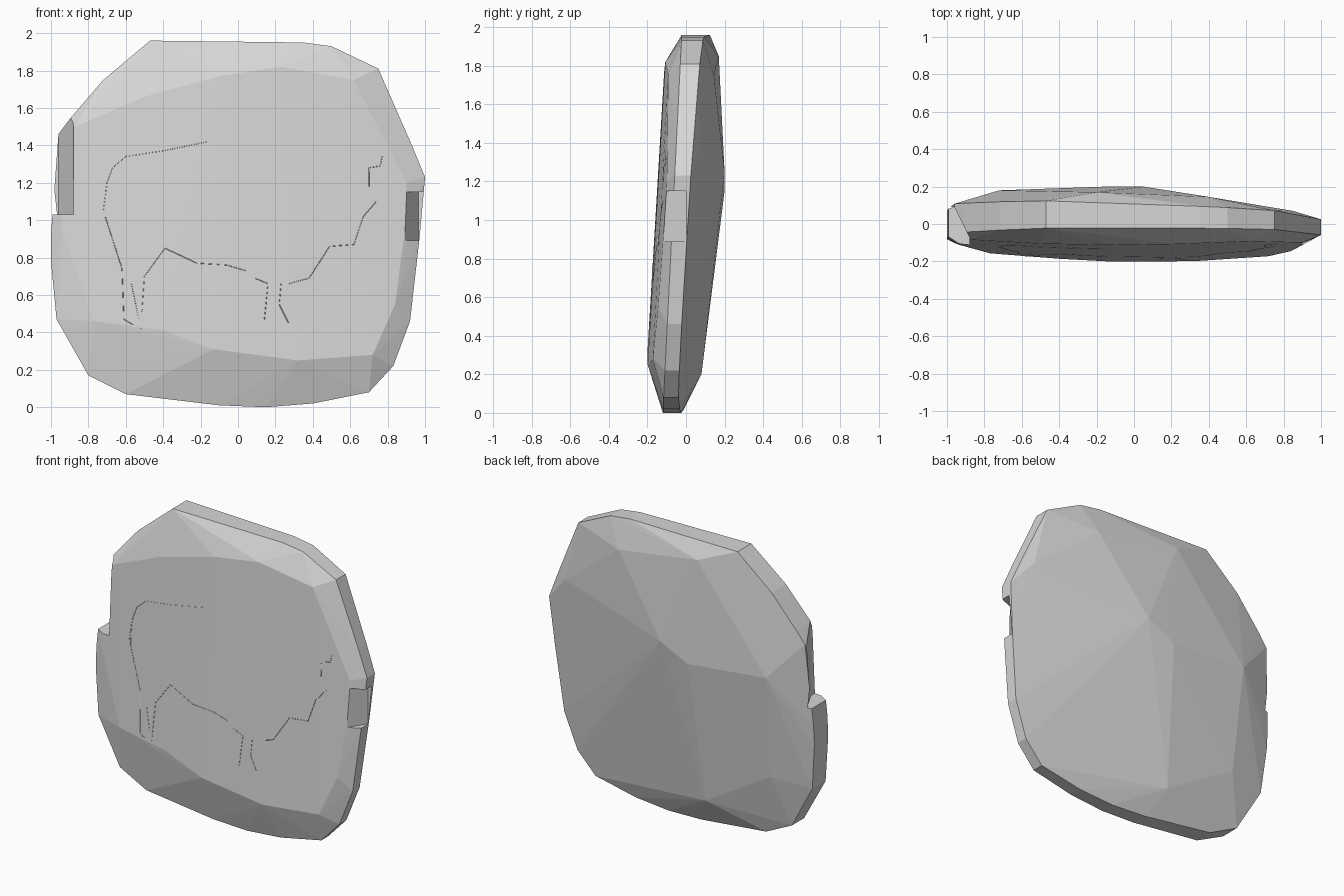
import bpy, bmesh
from mathutils import Vector
from mathutils.bvhtree import BVHTree

cube = bpy.data.objects.get("Cube")
if cube:
    bpy.data.objects.remove(cube, do_unlink=True)

stone = bpy.data.materials.new("pale_grey_stone")
stone.use_nodes = True
stone_colour = (0.68, 0.68, 0.68, 1)
stone.diffuse_color = stone_colour
stone.node_tree.nodes["Principled BSDF"].inputs["Base Color"].default_value = stone_colour


def add_object(name, data):
    obj = bpy.data.objects.new(name, data)
    bpy.context.scene.collection.objects.link(obj)
    data.materials.append(stone)
    return obj


# Depth rules for the slab: carved face, front rim and back rim
def face_depth(x, z):
    return -0.22 + 0.06 * z + 0.06 * x * x


def rim_front_depth(x, z):
    return -0.12 + 0.05 * z


def rim_back_depth(x, z):
    return -0.02 + 0.065 * z - 0.035 * x


# Outer outline of the slab (x, z)
outline = [(-.47, 1.96), (.02, 1.95), (.35, 1.95), (.5, 1.93), (.75, 1.81),
           (.93, 1.4), (1, 1.23), (.97, .9), (.92, .46), (.83, .22), (.7, .08),
           (.4, .02), (.15, 0), (-.1, .01), (-.6, .07), (-.8, .17),
           (-.97, .47), (-1, .78), (-1, .92), (-.96, 1.46), (-.9, 1.54), (-.72, 1.75)]

# Border of the flattened front face (x, z)
face_border = [(-.77, .46), (-.4, .41), (-.13, .31), (.32, .25), (.72, .28),
               (.84, .55), (.89, .93), (.9, 1.2), (.62, 1.75), (.23, 1.82),
               (-.1, 1.77), (-.5, 1.66), (-.87, 1.5), (-.94, .95)]

# Ridge corners on the back
back_corners = [(-.15, .2, 1.15), (.05, .2, 1.25), (-.72, .18, 1.2), (-.2, .17, 1.85),
                (.4, .145, 1.75), (.85, .07, 1.4), (-.2, .08, .2), (-.7, .1, .5)]

points = list(back_corners)
for border, depth in ((outline, rim_front_depth), (outline, rim_back_depth),
                      (face_border, face_depth)):
    points += [(x, depth(x, z), z) for x, z in border]

# Stone slab: faceted hull around the corners
bm = bmesh.new()
for p in points:
    bm.verts.new(p)
hull = bmesh.ops.convex_hull(bm, input=bm.verts)
inner = {v for v in hull["geom_interior"] + hull["geom_unused"]
         if isinstance(v, bmesh.types.BMVert)}
bmesh.ops.delete(bm, geom=list(inner), context="VERTS")
bmesh.ops.recalc_face_normals(bm, faces=bm.faces)
surface = BVHTree.FromBMesh(bm)
mesh = bpy.data.meshes.new("stone_slab")
bm.to_mesh(mesh)
bm.free()
slab = add_object("stone_slab", mesh)


# Chipped edges: upright prisms cut from the slab
def make_chip(name, section, bottom, top):
    bm = bmesh.new()
    base = bm.faces.new([bm.verts.new((x, y, bottom)) for x, y in section])
    raised = bmesh.ops.extrude_face_region(bm, geom=[base])["geom"]
    bmesh.ops.translate(bm, vec=(0, 0, top - bottom),
                        verts=[v for v in raised if isinstance(v, bmesh.types.BMVert)])
    bmesh.ops.recalc_face_normals(bm, faces=bm.faces)
    mesh = bpy.data.meshes.new(name)
    bm.to_mesh(mesh)
    bm.free()
    cutter = add_object(name, mesh)
    cutter.hide_render = True
    cut = slab.modifiers.new(name, "BOOLEAN")
    cut.operation = "DIFFERENCE"
    cut.solver = "EXACT"
    cut.object = cutter
    return cutter


chips = [
    make_chip("right_edge_chip",
              [(-.88, -.4), (-.88, -.07), (-.96, .09), (-1.2, .09), (-1.2, -.4)], 1.03, 1.57),
    make_chip("left_edge_chip",
              [(.89, -.4), (.89, -.12), (.965, 0), (1.2, 0), (1.2, -.4)], .89, 1.15),
]
bpy.context.view_layer.update()
graph = bpy.context.evaluated_depsgraph_get()
chipped = bpy.data.meshes.new_from_object(slab.evaluated_get(graph))
slab.modifiers.clear()
slab.data = chipped
for chip in chips:
    bpy.data.objects.remove(chip, do_unlink=True)
slab.data.materials.clear()
slab.data.materials.append(stone)
for face in slab.data.polygons:
    face.material_index = 0
    face.use_smooth = False

# Carved animal outline: fine strokes laid onto the front face
strokes = {
    "back": [(-.72, 1.05), (-.7, 1.2), (-.67, 1.28), (-.6, 1.34), (-.4, 1.37), (-.16, 1.42)],
    "hind_leg": [(-.71, 1.16), (-.71, 1.02), (-.62, .74), (-.61, .47), (-.56, .44)],
    "second_hind_leg": [(-.57, .66), (-.52, .42), (-.5, .7), (-.39, .85)],
    "belly": [(-.39, .85), (-.22, .77), (-.06, .76), (.04, .73)],
    "foreleg": [(.09, .69), (.16, .66), (.14, .46)],
    "second_foreleg": [(.27, .45), (.22, .55), (.23, .66)],
    "chest": [(.27, .66), (.38, .69), (.49, .86), (.62, .87), (.67, 1.02), (.74, 1.1)],
    "muzzle": [(.7, 1.18), (.7, 1.28), (.76, 1.29), (.77, 1.34)],
}
lines = bpy.data.curves.new("carved_animal_outline", "CURVE")
lines.dimensions = "3D"
lines.bevel_depth = 0.002
lines.bevel_resolution = 0
for path in strokes.values():
    placed = []
    for (x0, z0), (x1, z1) in zip(path, path[1:] + path[-1:]):
        for t in (0, 0.5):
            start = Vector((x0 + (x1 - x0) * t, -1, z0 + (z1 - z0) * t))
            hit = surface.ray_cast(start, Vector((0, 1, 0)))[0]
            if hit:
                placed.append(hit)
    spline = lines.splines.new("POLY")
    spline.points.add(len(placed) - 1)
    for point, hit in zip(spline.points, placed):
        point.co = (*hit, 1)
add_object("carved_animal_outline", lines)
